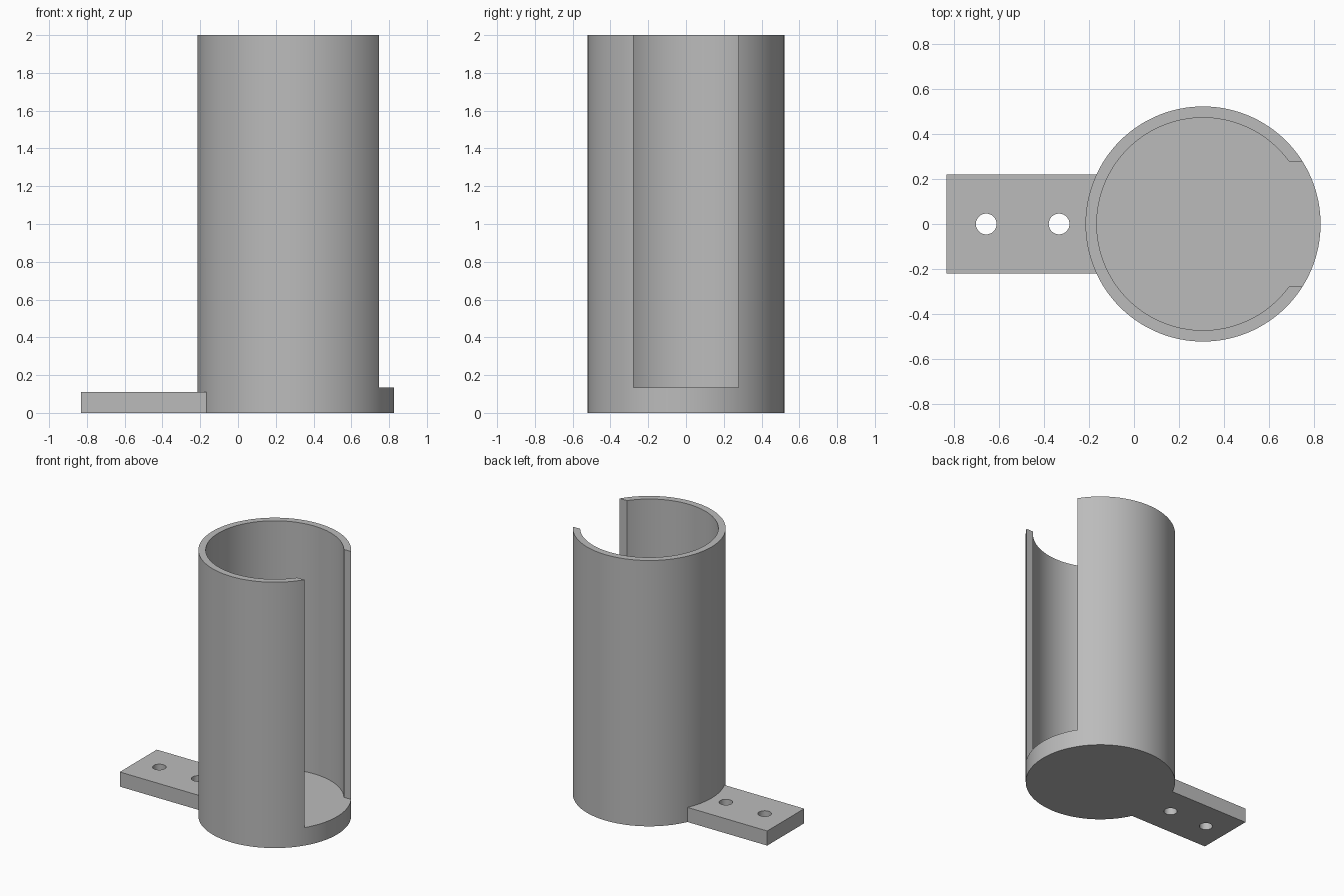
import bpy
import math

cube = bpy.data.objects.get("Cube")
if cube:
    bpy.data.objects.remove(cube)

CUP_X, OUTER_R, INNER_R = 0.306, 0.521, 0.471
HEIGHT, FLOOR, SLOT_HALF = 2.0, 0.135, 0.278

grey = bpy.data.materials.new("plain grey")
grey.use_nodes = True
colour = (0.5, 0.5, 0.5, 1)
grey.diffuse_color = colour
grey.node_tree.nodes["Principled BSDF"].inputs["Base Color"].default_value = colour


def cylinder(name, x, radius, z0, z1, sides):
    bpy.ops.mesh.primitive_cylinder_add(vertices=sides, radius=radius, depth=z1 - z0,
                                        location=(x, 0, (z0 + z1) / 2))
    obj = bpy.context.object
    obj.name = name
    obj.data.materials.append(grey)
    return obj


def box(name, x0, x1, half_y, z0, z1):
    bpy.ops.mesh.primitive_cube_add(size=1, location=((x0 + x1) / 2, 0, (z0 + z1) / 2))
    obj = bpy.context.object
    obj.name = name
    obj.scale = (x1 - x0, 2 * half_y, z1 - z0)
    bpy.ops.object.transform_apply(location=False, rotation=False, scale=True)
    obj.data.materials.append(grey)
    return obj


def combine(target, other, operation):
    bpy.ops.object.select_all(action="DESELECT")
    target.select_set(True)
    bpy.context.view_layer.objects.active = target
    mod = target.modifiers.new(operation.lower(), "BOOLEAN")
    mod.operation, mod.solver, mod.object = operation, "EXACT", other
    bpy.ops.object.modifier_apply(modifier=mod.name)
    bpy.data.objects.remove(other)


# Round cup with a solid floor, open at the top
holder = cylinder("slotted_cup_holder", CUP_X, OUTER_R, 0, HEIGHT, 128)
combine(holder, cylinder("bore", CUP_X, INNER_R, FLOOR, HEIGHT + 0.1, 128), "DIFFERENCE")

# Full-height slot on the left side
combine(holder, box("slot", CUP_X, 1, SLOT_HALF, FLOOR, HEIGHT + 0.1), "DIFFERENCE")

# Mounting tab with two screw holes, fused to the cup
tab = box("mounting_tab", -0.83, -0.1, 0.22, 0, 0.11)
for x in (-0.655, -0.332):
    combine(tab, cylinder("screw_hole", x, 0.046, -0.1, 0.2, 48), "DIFFERENCE")
combine(holder, tab, "UNION")

holder.select_set(True)
bpy.context.view_layer.objects.active = holder
bpy.ops.object.shade_smooth_by_angle(angle=math.radians(30))
